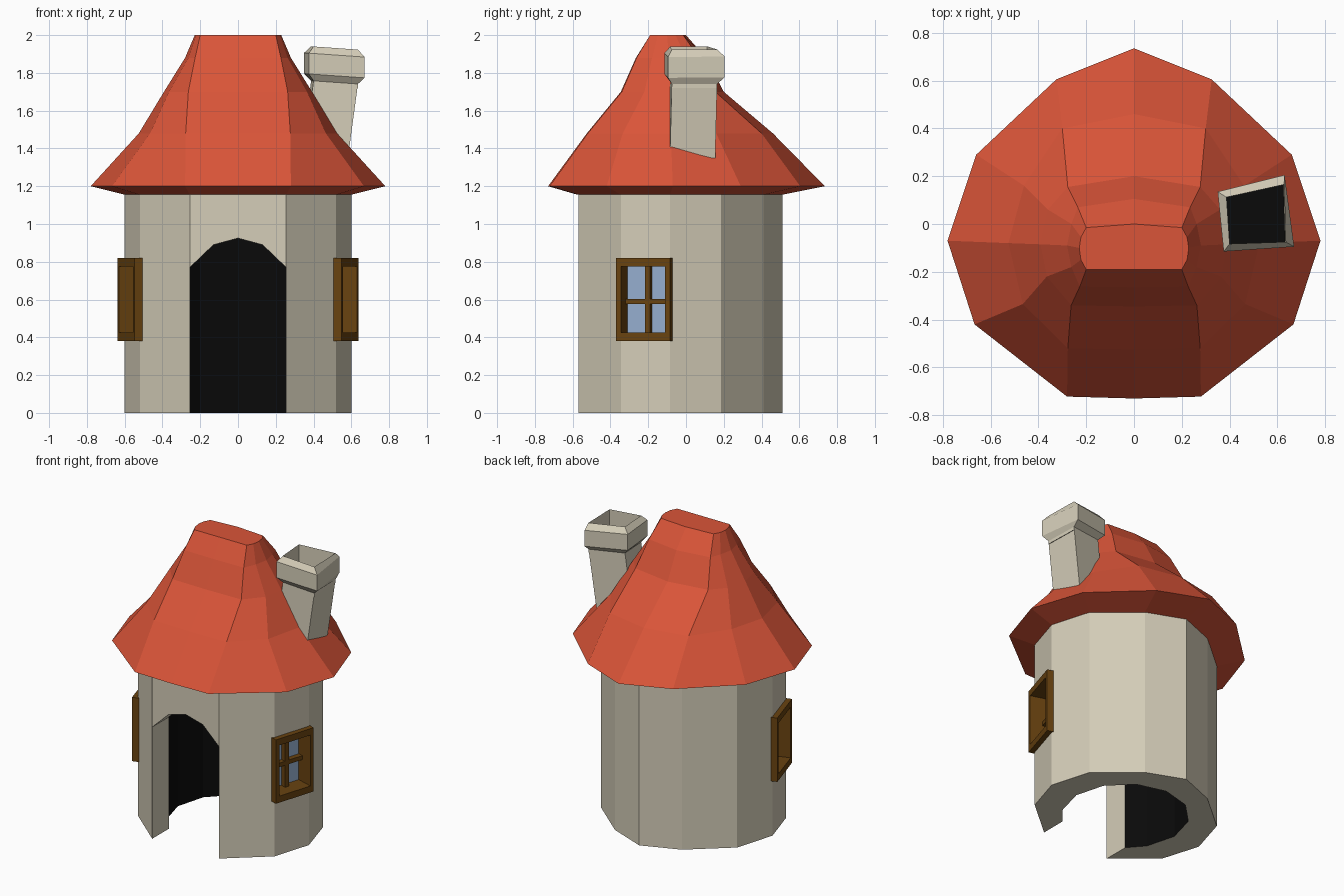
import bpy, bmesh
from math import cos, sin, atan2
from mathutils import Matrix, Vector

if "Cube" in bpy.data.objects:
    bpy.data.objects.remove(bpy.data.objects["Cube"])


def material(name, rgb):
    m = bpy.data.materials.new(name)
    m.diffuse_color = (*rgb, 1)
    m.use_nodes = True
    m.node_tree.nodes["Principled BSDF"].inputs["Base Color"].default_value = m.diffuse_color
    return m


PLASTER = material("plaster", (0.66, 0.61, 0.48))
TILE = material("red_roof", (0.70, 0.09, 0.04))
WOOD = material("wood", (0.14, 0.055, 0.005))
GLASS = material("glass", (0.30, 0.42, 0.62))
DARK = material("dark_interior", (0.003, 0.003, 0.003))


def finish(name, bm, mats):
    bmesh.ops.recalc_face_normals(bm, faces=bm.faces)
    me = bpy.data.meshes.new(name)
    bm.to_mesh(me)
    bm.free()
    for m in mats:
        me.materials.append(m)
    ob = bpy.data.objects.new(name, me)
    bpy.context.collection.objects.link(ob)
    return ob


def loft(name, rings, mats, side_mat=lambda i: 0, end_mat=0):
    """Skin equal-length rings of 3D points and cap both ends."""
    bm = bmesh.new()
    loops = [[bm.verts.new(p) for p in r] for r in rings]
    n = len(rings[0])
    for a, b in zip(loops, loops[1:]):
        for i in range(n):
            j = (i + 1) % n
            bm.faces.new((a[i], a[j], b[j], b[i])).material_index = side_mat(i)
    bm.faces.new(loops[0])
    bm.faces.new(loops[-1]).material_index = end_mat
    return finish(name, bm, mats)


def at(z, pts):
    return [(x, y, z) for x, y in pts]


def sym(half):
    """Full outline from a right half running from back to front on x = 0."""
    return half + [(-x, y) for x, y in reversed(half[1:-1])]


# Walls: C-shaped plan, open at the door, dark on the inside
TOP = 1.155
outer = [(0.255, -0.57), (0.52, -0.345), (0.6, -0.085), (0.52, 0.185), (0.255, 0.41), (0, 0.51)]
inner = [(0.255, -0.39), (0.346, -0.285), (0.4, -0.085), (0.346, 0.115), (0.2, 0.261), (0, 0.315)]


def arc(half):
    return half + [(-x, y) for x, y in reversed(half[:-1])]


plan = arc(outer) + arc(inner)[::-1]
walls = loft("walls", [at(0, plan), at(TOP, plan)], [PLASTER, DARK],
             lambda i: 1 if 11 <= i <= 20 else 0)

# Arched lintel above the doorway
arch = [(-0.255, TOP), (-0.255, 0.77), (-0.13, 0.89), (0, 0.925), (0.13, 0.89), (0.255, 0.77), (0.255, TOP)]
loft("door_lintel", [[(x, y, z) for x, z in arch] for y in (-0.57, -0.39)], [PLASTER, DARK], end_mat=1)

# Dark ceiling inside
loft("ceiling", [at(z, arc(inner)) for z in (1.13, 1.15)], [DARK])

# Roof: bell-shaped rings from eaves to flat ridge
roof = [
    (TOP, [(0, 0.51), (0.255, 0.41), (0.52, 0.185), (0.6, -0.085), (0.52, -0.345), (0.255, -0.57), (0, -0.575)]),
    (1.20, [(0, 0.735), (0.325, 0.605), (0.66, 0.29), (0.78, -0.07), (0.667, -0.42), (0.28, -0.722), (0, -0.73)]),
    (1.48, [(0, 0.46), (0.3, 0.4), (0.46, 0.16), (0.525, -0.08), (0.465, -0.335), (0.277, -0.52), (0, -0.525)]),
    (1.70, [(0, 0.2), (0.277, 0.155), (0.36, 0.06), (0.392, -0.085), (0.365, -0.22), (0.263, -0.34), (0, -0.345)]),
    (1.88, [(0, 0.105), (0.235, 0.07), (0.262, 0.0), (0.28, -0.09), (0.262, -0.18), (0.227, -0.262), (0, -0.265)]),
    (2.00, [(0, 0.0), (0.2, -0.015), (0.222, -0.055), (0.229, -0.1), (0.222, -0.15), (0.2, -0.19), (0, -0.19)]),
]
loft("roof", [at(z, sym(half)) for z, half in roof], [TILE])

# Chimney: leaning stack with a flared, tilted, hollow cap
wide = [(0.35, 0.135), (0.63, 0.205), (0.67, -0.095), (0.375, -0.115)]
narrow = [(0.387, 0.112), (0.628, 0.165), (0.635, -0.075), (0.4, -0.083)]


def tilted(z, pts):
    return [(x, y, z - 0.07 * (x - 0.51)) for x, y in pts]


base = [(x - 0.053, y - 0.01) for x, y in narrow]
loft("chimney", [at(1.35, base), tilted(1.75, narrow), tilted(1.785, wide),
                 tilted(1.895, wide), tilted(1.932, narrow), at(1.72, narrow)],
     [PLASTER, DARK], end_mat=1)

# Windows: local x along the wall, y up, z outward
ang = atan2(-0.08, 0.26)
normal = Vector((cos(ang), sin(ang), 0))
along = Vector((-sin(ang), cos(ang), 0))
centre = Vector((0.593, -0.2275, 0.6))
frame = Matrix((along, (0, 0, 1), normal)).transposed().to_4x4()
frame.translation = centre


def boxes(name, items, mats):
    """Boxes (cx, cy, cz, sx, sy, sz) on the right-hand wall, mirrored to the left."""
    bm = bmesh.new()
    for cx, cy, cz, sx, sy, sz in items:
        m = frame @ Matrix.Translation((cx, cy, cz)) @ Matrix.Diagonal((sx, sy, sz, 1))
        bmesh.ops.create_cube(bm, size=1, matrix=m)
    ob = finish(name, bm, mats)
    mod = ob.modifiers.new("mirror", 'MIRROR')
    mod.use_mirror_merge = False
    return ob


W, H, B = 0.298, 0.44, 0.026
HB = 0.045
D = 0.13
sides = [(s * (W - B) / 2, 0, -D / 2, B, H, D) for s in (-1, 1)]
rails = [(0, s * (H - HB) / 2, -D / 2, W - 2 * B, HB, D) for s in (-1, 1)]
boxes("window_frames", sides + rails, [WOOD])
boxes("window_bars", [(0, 0, -0.1, 0.028, H - 2 * HB, 0.04),
                      (0, -0.01, -0.1, W - 2 * B, 0.028, 0.036)], [WOOD])
boxes("window_panes", [(0, 0, -0.124, W - 2 * B, H - 2 * HB, 0.008)], [GLASS])

# Recesses cut into the walls behind the frames
cutter = boxes("window_cutter", [(0, 0, -0.04, W - B, H - HB, 0.18)], [PLASTER])
cutter.hide_render = True
cutter.display_type = 'WIRE'
cut = walls.modifiers.new("window_recess", 'BOOLEAN')
cut.operation = 'DIFFERENCE'
cut.solver = 'EXACT'
cut.object = cutter
